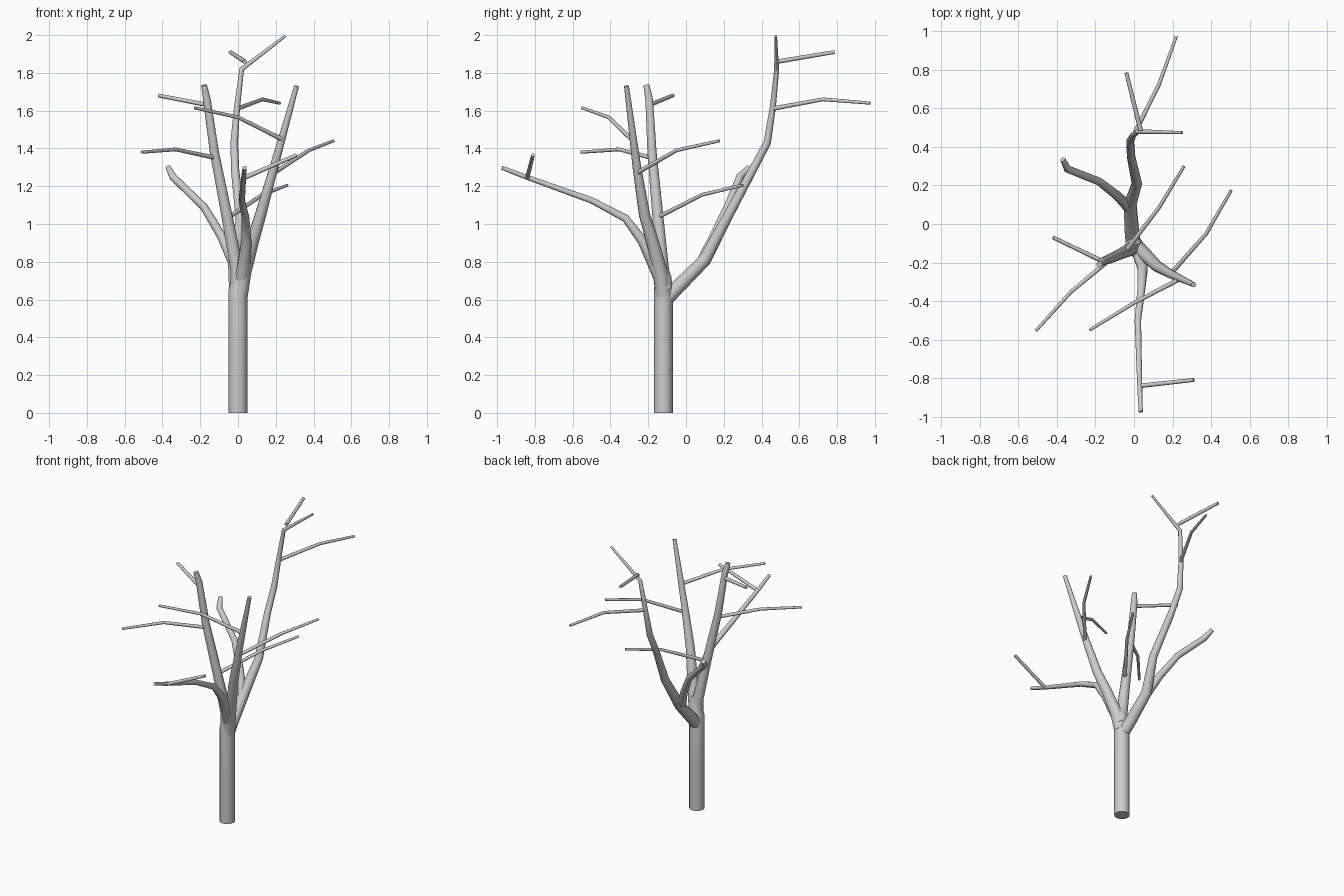
import bpy
import math


def branch(name, points):
    """Tapered round limb through (x, y, z, radius) points."""
    curve = bpy.data.curves.new(name, 'CURVE')
    curve.dimensions = '3D'
    curve.bevel_depth = 1.0
    curve.bevel_resolution = 4
    curve.use_fill_caps = True
    spline = curve.splines.new('POLY')
    spline.points.add(len(points) - 1)
    for p, (x, y, z, r) in zip(spline.points, points):
        p.co = (x, y, z, 1)
        p.radius = r
    obj = bpy.data.objects.new(name, curve)
    bpy.context.collection.objects.link(obj)
    bpy.ops.object.select_all(action='DESELECT')
    obj.select_set(True)
    bpy.context.view_layer.objects.active = obj
    bpy.ops.object.convert(target='MESH')
    bpy.ops.object.shade_smooth_by_angle(angle=math.radians(40))


def twig(name, *points, r0=0.012, r1=0.008):
    """Thin side shoot with an even taper."""
    n = len(points) - 1
    branch(name, [(*p, r0 + (r1 - r0) * i / n) for i, p in enumerate(points)])


# Trunk
branch("trunk", [(0, -0.12, 0, .05), (0, -0.12, .35, .05), (0, -0.12, .65, .05),
                 (0.01, -0.12, .72, .042), (0.01, -0.13, .78, .03)])

# Right limb and its shoots
branch("right_limb", [(0.01, -0.12, .62, .042), (0.03, -0.135, .74, .04),
                      (0.075, -0.175, .9, .034), (0.12, -0.22, 1.05, .03),
                      (0.19, -0.26, 1.3, .023), (0.31, -0.315, 1.73, .013)])
twig("right_twig_front", (0.23, -0.29, 1.45), (0.0, -0.41, 1.565), (-0.23, -0.55, 1.615))
twig("right_twig_back", (0.19, -0.26, 1.27), (0.375, -0.05, 1.39), (0.505, 0.175, 1.44))

# Left limb and its shoots
branch("left_limb", [(0, -0.12, .62, .042), (-0.005, -0.125, .76, .036),
                     (-0.06, -0.15, 1.05, .03), (-0.125, -0.18, 1.38, .025),
                     (-0.165, -0.195, 1.66, .021), (-0.18, -0.21, 1.735, .016)])
twig("left_twig_front", (-0.12, -0.18, 1.35), (-0.33, -0.355, 1.395), (-0.51, -0.555, 1.38))
twig("left_twig_top", (-0.16, -0.195, 1.63), (-0.42, -0.07, 1.68), r1=.01)
twig("left_twig_back", (-0.05, -0.15, 1.035), (0.13, 0.085, 1.155), (0.26, 0.3, 1.205))

# Tall back limb and its shoots
branch("back_limb", [(0, -0.12, .59, .04), (-0.01, -0.05, .66, .038),
                     (-0.02, 0.1, .81, .034), (0.015, 0.21, 1.02, .027),
                     (-0.015, 0.35, 1.28, .022), (-0.02, 0.43, 1.43, .02),
                     (-0.005, 0.46, 1.62, .016), (0.02, 0.48, 1.82, .013),
                     (0.25, 0.475, 1.995, .007)])
branch("back_side_branch", [(-0.02, 0.08, .79, .03), (-0.09, 0.15, .94, .024),
                            (-0.18, 0.22, 1.09, .021), (-0.345, 0.285, 1.25, .02),
                            (-0.37, 0.335, 1.3, .014)])
twig("back_twig_long", (-0.005, 0.455, 1.61), (0.13, 0.725, 1.66), (0.22, 0.975, 1.64))
twig("back_twig_top", (0.035, 0.485, 1.86), (-0.04, 0.785, 1.91), r1=.01)

# Low front limb and its shoot
branch("front_limb", [(0.01, -0.11, .66, .04), (0.03, -0.16, .77, .036),
                      (0.045, -0.23, .91, .027), (0.04, -0.32, 1.03, .021),
                      (0.02, -0.5, 1.125, .017), (0.03, -0.85, 1.25, .013),
                      (0.035, -0.975, 1.298, .011)])
twig("front_twig", (0.035, -0.84, 1.245), (0.31, -0.81, 1.365), r1=.01)
